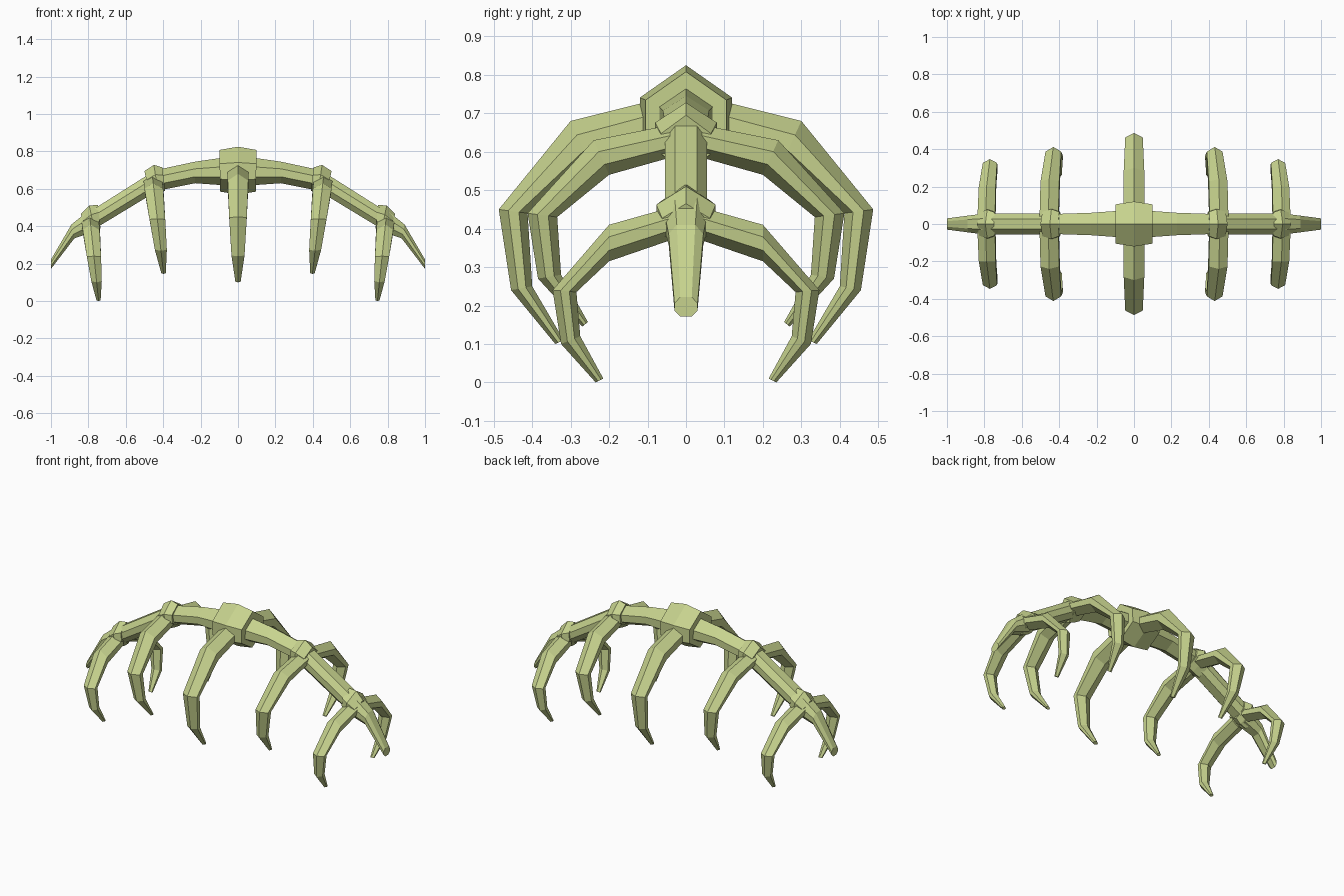
import bpy
import bmesh
from mathutils import Vector

if "Cube" in bpy.data.objects:
    bpy.data.objects.remove(bpy.data.objects["Cube"], do_unlink=True)

bone = bpy.data.materials.new("pale_green_bone")
bone.use_nodes = True
BONE_COLOUR = (0.57, 0.65, 0.27, 1)
bone.diffuse_color = BONE_COLOUR
bone.node_tree.nodes["Principled BSDF"].inputs["Base Color"].default_value = BONE_COLOUR


def loft(name, stations, side):
    """Skin faceted sections, each (outer point, inner point, half width, ridge half width)."""
    bm = bmesh.new()
    rings = []
    for outer, inner, w, a in stations:
        o, d = Vector(outer), Vector(inner) - Vector(outer)
        half = [(0, a), (0.33, w), (0.7, w), (1, a)]
        loop = half + [(t, -s) for t, s in reversed(half)]
        rings.append([bm.verts.new(o + d * t + side * s) for t, s in loop])
    for r, q in zip(rings, rings[1:]):
        for i in range(8):
            j = (i + 1) % 8
            bm.faces.new((r[i], r[j], q[j], q[i]))
    bm.faces.new(rings[0])
    bm.faces.new(rings[-1])
    bmesh.ops.remove_doubles(bm, verts=bm.verts, dist=0.0005)
    bmesh.ops.recalc_face_normals(bm, faces=bm.faces)
    mesh = bpy.data.meshes.new(name)
    bm.to_mesh(mesh)
    bm.free()
    mesh.materials.append(bone)
    bpy.context.collection.objects.link(bpy.data.objects.new(name, mesh))


X, Y = Vector((1, 0, 0)), Vector((0, 1, 0))


def along_spine(rows, sx=1):
    """Rows: outer x, outer z, inner x, inner z, half width, ridge half width."""
    return [((sx * xo, 0, zo), (sx * xi, 0, zi), w, a) for xo, zo, xi, zi, w, a in rows]


def rib(name, x_top, lean, outer, inner, widths):
    """A pair of curved ribs, leaning inward as they drop."""
    z_top = outer[0][1]
    for label, sy in (("front", -1), ("back", 1)):
        def place(p):
            return (x_top - lean * (z_top - p[1]), sy * p[0], p[1])
        loft(f"{name}_{label}", [(place(o), place(i), w, 0)
                                 for o, i, w in zip(outer, inner, widths)], X)


# Spine: arched centre span, then sloping spans and pointed ends
centre_half = [(0.09, 0.765, 0.09, 0.62, 0.07, 0),
               (0.23, 0.745, 0.23, 0.63, 0.06, 0),
               (0.44, 0.70, 0.43, 0.59, 0.053, 0)]
mirrored = [(-xo, zo, -xi, zi, w, a) for xo, zo, xi, zi, w, a in reversed(centre_half)]
loft("spine_centre", along_spine(mirrored + centre_half), Y)

outer_span = [(0.45, 0.695, 0.43, 0.59, 0.055, 0.028),
              (0.79, 0.48, 0.76, 0.39, 0.055, 0.028)]
tail = [(0.79, 0.49, 0.775, 0.37, 0.058, 0.03),
        (0.89, 0.41, 0.875, 0.335, 0.045, 0.024),
        (1.0, 0.222, 1.0, 0.172, 0.03, 0.015)]

# Vertebrae: chunky faceted collars around the spine
loft("centre_vertebra", along_spine([(-0.1, 0.808, -0.095, 0.585, 0.105, 0),
                                     (0, 0.825, 0, 0.57, 0.12, 0),
                                     (0.1, 0.808, 0.095, 0.585, 0.105, 0)]), Y)
middle_vertebra = [(0.405, 0.715, 0.39, 0.59, 0.065, 0),
                   (0.45, 0.728, 0.425, 0.57, 0.08, 0),
                   (0.5, 0.695, 0.47, 0.55, 0.065, 0)]
end_vertebra = [(0.75, 0.515, 0.735, 0.39, 0.062, 0),
                (0.795, 0.51, 0.765, 0.365, 0.077, 0),
                (0.84, 0.465, 0.805, 0.35, 0.062, 0)]

for label, sx in (("left", 1), ("right", -1)):
    loft(f"{label}_outer_spine", along_spine(outer_span, sx), Y)
    loft(f"{label}_spine_tip", along_spine(tail, sx), Y)
    loft(f"{label}_middle_vertebra", along_spine(middle_vertebra, sx), Y)
    loft(f"{label}_end_vertebra", along_spine(end_vertebra, sx), Y)

    # Ribs on each side
    rib(f"{label}_middle_rib", sx * 0.458, sx * 0.115,
        [(0.04, 0.67), (0.24, 0.63), (0.412, 0.44), (0.385, 0.27), (0.27, 0.145)],
        [(0.04, 0.585), (0.2, 0.54), (0.335, 0.43), (0.325, 0.28), (0.255, 0.157)],
        [0.05, 0.05, 0.042, 0.032, 0.012])
    rib(f"{label}_end_rib", sx * 0.793, sx * 0.105,
        [(0.04, 0.455), (0.2, 0.41), (0.347, 0.24), (0.325, 0.1), (0.235, 0)],
        [(0.04, 0.37), (0.2, 0.315), (0.285, 0.235), (0.275, 0.12), (0.215, 0.01)],
        [0.047, 0.045, 0.038, 0.028, 0.011])

# Largest ribs, at the centre
rib("centre_rib", 0, 0,
    [(0.06, 0.74), (0.3, 0.68), (0.487, 0.45), (0.455, 0.24), (0.34, 0.1)],
    [(0.06, 0.63), (0.25, 0.57), (0.412, 0.44), (0.4, 0.25), (0.318, 0.11)],
    [0.055, 0.055, 0.047, 0.035, 0.014])
